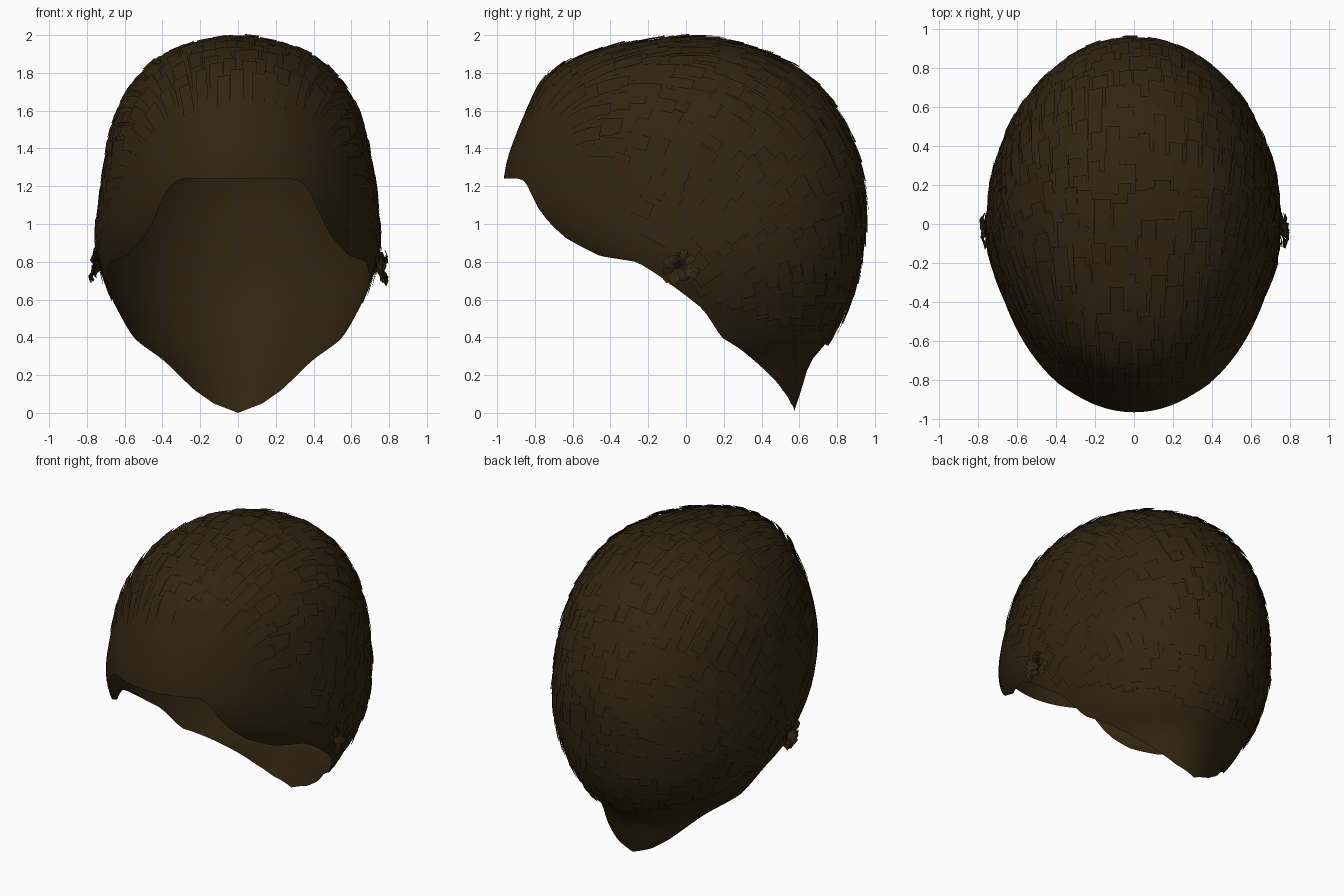
import bpy
import bmesh
import math
import random
from mathutils import Vector
from mathutils.bvhtree import BVHTree

random.seed(4)
if "Cube" in bpy.data.objects:
    bpy.data.objects.remove(bpy.data.objects["Cube"], do_unlink=True)

# Hair colour
hair = bpy.data.materials.new("dark_brown_hair")
hair.use_nodes = True
COLOUR = (0.030, 0.018, 0.005, 1)
hair.diffuse_color = COLOUR
bsdf = hair.node_tree.nodes["Principled BSDF"]
bsdf.inputs["Base Color"].default_value = COLOUR
bsdf.inputs["Roughness"].default_value = 0.8

# Cap rings from the crown down: height, half width, front depth, back depth
RINGS = [Vector(r) for r in (
    (1.985, 0, 0, 0), (1.97, .13, .16, .2), (1.935, .27, .39, .33),
    (1.865, .42, .6, .51), (1.77, .52, .74, .65), (1.65, .6, .82, .76),
    (1.5, .66, .89, .85), (1.3, .7, .955, .92), (1.1, .727, .96, .945),
    (.9, .74, .84, .93), (.75, .72, .65, .91), (.6, .665, .6, .87),
    (.4, .57, .6, .765), (.27, .465, .6, .66), (.12, .42, .6, .61),
    (0, .38, .6, .57))]

# Lower edge of the cap and lower limit of the strands: degrees from front, height
RIM = ((0, 1.24), (24, 1.24), (28, 1.225), (31, 1.19), (34, 1.12), (36, 1.05),
       (42, .93), (53, .83), (68, .8), (80, .7), (90, .62), (96, .55),
       (104, .4), (124, .27), (147, .12), (161, .05), (180, 0))
HAIRLINE = ((0, 1.57), (25, 1.53), (45, 1.32), (60, 1.1), (75, .9),
            (88, .76), (100, .62), (130, .48), (180, .34))


def lookup(table, x):
    for (x0, y0), (x1, y1) in zip(table, table[1:]):
        if x <= x1:
            return y0 + (y1 - y0) * (x - x0) / (x1 - x0)
    return table[-1][1]


def ring_at(s):
    """Smoothly interpolated ring at row position s."""
    i = min(int(s), len(RINGS) - 2)
    t = s - i
    p1, p2 = RINGS[i], RINGS[i + 1]
    crown = Vector((p2[0], -p2[1], -p2[2], -p2[3]))
    p0 = RINGS[i - 1] if i else crown
    p3 = RINGS[min(i + 2, len(RINGS) - 1)]
    return 0.5 * (2 * p1 + (p2 - p0) * t + (2 * p0 - 5 * p1 + 4 * p2 - p3) * t ** 2
                  + (3 * p1 - p0 - 3 * p2 + p3) * t ** 3)


def row_for_height(z):
    low, high = 0.0, len(RINGS) - 1.0
    for _ in range(30):
        mid = (low + high) / 2
        if ring_at(mid)[0] > z:
            low = mid
        else:
            high = mid
    return low


def finish(bm, name):
    mesh = bpy.data.meshes.new(name)
    bm.to_mesh(mesh)
    mesh.materials.append(hair)
    for poly in mesh.polygons:
        poly.use_smooth = True
    obj = bpy.data.objects.new(name, mesh)
    bpy.context.collection.objects.link(obj)
    return obj


# Scalp cap: open shell with a raised brow and a pointed nape
COLS, ROWS = 144, 36
cap = bmesh.new()
pole = cap.verts.new((0, 0, RINGS[0][0]))
columns = []
for j in range(COLS):
    a = 2 * math.pi * j / COLS
    degrees = math.degrees(a)
    end = row_for_height(lookup(RIM, min(degrees, 360 - degrees)))
    column = []
    for i in range(1, ROWS + 1):
        z, w, front, back = ring_at(end * i / ROWS)
        depth = front if math.cos(a) > 0 else back
        column.append(cap.verts.new((w * math.sin(a), -depth * math.cos(a), z)))
    columns.append(column)
for j in range(COLS):
    here, there = columns[j], columns[(j + 1) % COLS]
    cap.faces.new((pole, here[0], there[0]))
    for i in range(ROWS - 1):
        cap.faces.new((here[i], here[i + 1], there[i + 1], there[i]))
cap.normal_update()
surface = BVHTree.FromBMesh(cap)
finish(cap, "scalp_cap")


def strip(bm, path):
    """Flat ribbon through (left, right) point pairs."""
    pairs = [(bm.verts.new(l), bm.verts.new(r)) for l, r in path]
    for (l0, r0), (l1, r1) in zip(pairs, pairs[1:]):
        bm.faces.new((l0, r0, r1, l1))


def in_hair(p):
    degrees = math.degrees(math.atan2(abs(p.x), -p.y))
    return p.z > lookup(HAIRLINE, degrees)


def flow(n):
    """Combing direction: front to back over the crown, down the sides."""
    d = n.cross(Vector((1, 0, 0))) + Vector((0, .8, -.6)) * n.x ** 2
    return (d - n * d.dot(n)).normalized()


# Overlapping strands laid on the cap, lifting towards their tips
strands = bmesh.new()
COUNT, STEPS = 1300, 5
CENTRE = Vector((0, 0, 1.05))
for k in range(COUNT):
    height = 1 - 2 * (k + .5) / COUNT
    turn = k * math.pi * (3 - math.sqrt(5))
    r = math.sqrt(1 - height ** 2)
    p, n, _, _ = surface.ray_cast(CENTRE, Vector((r * math.cos(turn), r * math.sin(turn), height)))
    if p is None or not in_hair(p):
        continue
    half = random.uniform(.03, .045)
    step = random.uniform(.04, .065)
    lift = random.uniform(.01, .02)
    path = []
    for i in range(STEPS):
        d = flow(n)
        side = d.cross(n) * half
        q = p + n * (.003 + lift * i / (STEPS - 1))
        path.append((q - side, q + side))
        target = p + d * step
        p, n, _, gap = surface.find_nearest(target)
        if gap > .02 or not in_hair(p):
            break
    if len(path) > 1:
        strip(strands, path)
finish(strands, "hair_strands")

# Ruffled tuft beside each ear
for sign, name in ((1, "left_ear_tuft"), (-1, "right_ear_tuft")):
    tuft = bmesh.new()
    for k in range(22):
        a = 2 * math.pi * k / 22 + random.uniform(-.15, .15)
        out = Vector((0, math.cos(a), math.sin(a)))
        across = Vector((random.uniform(-.5, .5), -math.sin(a), math.cos(a))) * .018
        reach = random.uniform(.07, .11)
        rise = random.uniform(.03, .07)
        root = Vector((sign * .725, -.03, .77))
        path = []
        for i in range(4):
            t = i / 3
            q = root + out * reach * t + Vector((sign * rise * math.sin(t * 2.2), 0, 0))
            path.append((q - across * sign, q + across * sign))
        strip(tuft, path)
    finish(tuft, name)
